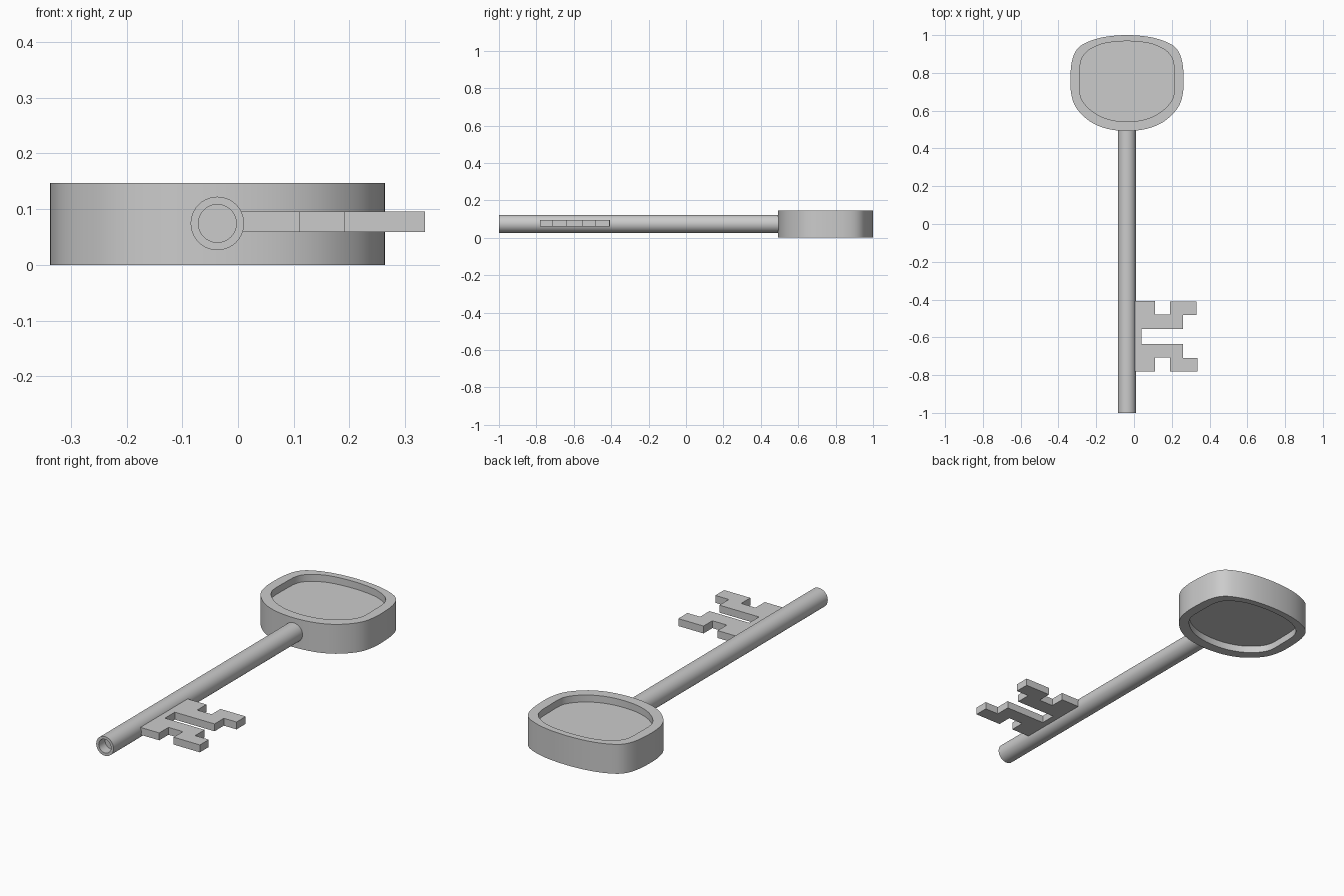
import bpy, bmesh, math
from mathutils import Vector

if "Cube" in bpy.data.objects:
    bpy.data.objects.remove(bpy.data.objects["Cube"])

CX, CZ = -0.037, 0.0735  # key axis


def finish(name, bm, smooth=None):
    bmesh.ops.recalc_face_normals(bm, faces=bm.faces)
    me = bpy.data.meshes.new(name)
    bm.to_mesh(me)
    bm.free()
    ob = bpy.data.objects.new(name, me)
    bpy.context.collection.objects.link(ob)
    if smooth:
        bpy.ops.object.select_all(action='DESELECT')
        ob.select_set(True)
        bpy.context.view_layer.objects.active = ob
        bpy.ops.object.shade_smooth_by_angle(angle=math.radians(smooth))
    return ob


def loft(bm, rings):
    """Bridge closed rings of points and cap both ends."""
    loops = [[bm.verts.new(p) for p in r] for r in rings]
    n = len(loops[0])
    for a, b in zip(loops, loops[1:]):
        for i in range(n):
            j = (i + 1) % n
            bm.faces.new((a[i], a[j], b[j], b[i]))
    bm.faces.new(loops[0])
    bm.faces.new(loops[-1])


def outline(half, steps=4):
    """Mirror a half outline and smooth it with a closed spline."""
    pts = [Vector(p) for p in half + [(-x, y) for x, y in half[-2:0:-1]]]
    n, out = len(pts), []
    for i in range(n):
        p0, p1, p2, p3 = (pts[(i + k) % n] for k in (-1, 0, 1, 2))
        for s in range(steps):
            t = s / steps
            out.append(0.5 * (2 * p1 + (p2 - p0) * t + (2 * p0 - 5 * p1 + 4 * p2 - p3) * t * t
                              + (3 * p1 - p0 - 3 * p2 + p3) * t ** 3))
    return out


# Bow: thick rounded plate with a shallow recess on both faces
outer = outline([(0, 1.0), (0.12, 0.99), (0.21, 0.963), (0.265, 0.925), (0.292, 0.86), (0.3, 0.77),
                 (0.297, 0.70), (0.28, 0.635), (0.24, 0.58), (0.18, 0.533), (0.1, 0.503), (0, 0.492)])
inner = outline([(0, 0.968), (0.1, 0.96), (0.16, 0.943), (0.215, 0.91), (0.245, 0.86), (0.25, 0.77),
                 (0.249, 0.69), (0.233, 0.648), (0.2, 0.61), (0.15, 0.575), (0.08, 0.55), (0, 0.542)])
H, D = 2 * CZ, 0.035
bm = bmesh.new()
loft(bm, [[(CX + p.x, p.y, z) for p in prof] for prof, z in
          ((inner, H - D), (inner, H), (outer, H), (outer, 0), (inner, 0), (inner, D))])
finish("key_bow", bm, 30)

# Shaft: round bar with a drilled tip
bm = bmesh.new()
N = 40
loft(bm, [[(CX + r * math.cos(math.tau * i / N), y, CZ + 0.001 + r * math.sin(math.tau * i / N)) for i in range(N)]
          for r, y in ((0.048, 0.52), (0.048, -1.0), (0.034, -1.0), (0.034, -0.95))])
finish("key_shaft", bm, 30)

# Bit: flat stepped teeth
teeth = [(0.0, -0.407), (0.11, -0.407), (0.11, -0.48), (0.19, -0.48), (0.19, -0.41), (0.33, -0.41),
         (0.33, -0.483), (0.26, -0.483), (0.26, -0.557), (0.04, -0.557), (0.04, -0.635), (0.26, -0.635),
         (0.26, -0.71), (0.335, -0.71), (0.335, -0.78), (0.19, -0.78), (0.19, -0.707), (0.11, -0.707),
         (0.11, -0.78), (0.0, -0.78)]
bm = bmesh.new()
loft(bm, [[(x, y, z) for x, y in teeth] for z in (0.059, 0.096)])
finish("key_bit", bm)
